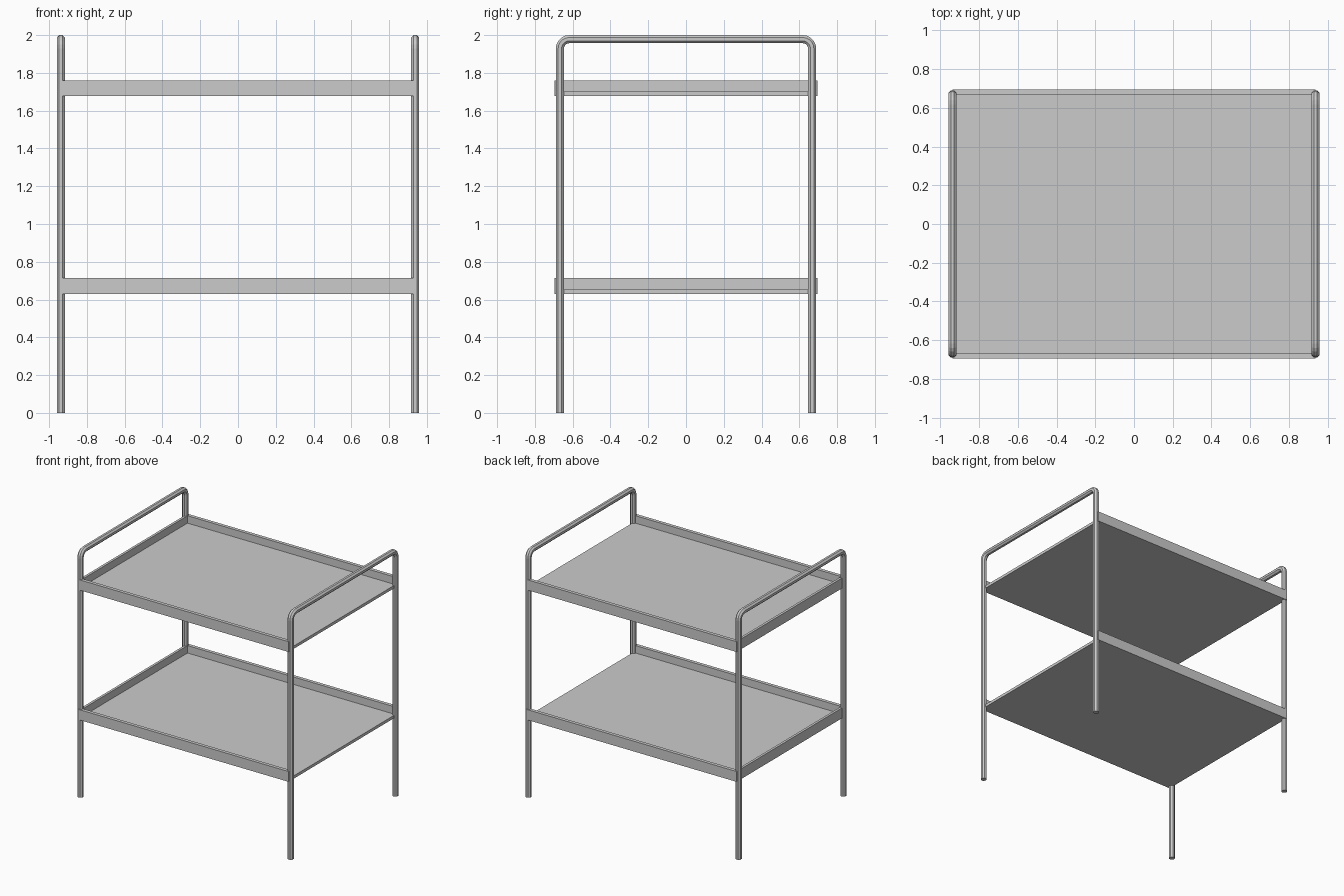
import bpy, bmesh
from math import sin, cos, pi

if "Cube" in bpy.data.objects:
    bpy.data.objects.remove(bpy.data.objects["Cube"])


def make_object(name, bm):
    bmesh.ops.recalc_face_normals(bm, faces=bm.faces)
    mesh = bpy.data.meshes.new(name)
    bm.to_mesh(mesh)
    bm.free()
    obj = bpy.data.objects.new(name, mesh)
    bpy.context.collection.objects.link(obj)


# Bent tube side frame: two legs and a handle bar, octagonal section
def side_frame(name, x, half_y=0.668, top=2.0, apothem=0.0215, bend=0.05, sides=8, steps=5):
    radius = apothem / cos(pi / sides)
    z_bend = top - apothem - bend
    y_bend = half_y - bend
    path = [(half_y, 0.0, 0.0)]                      # y, z, normal angle
    for centre, start in ((y_bend, 0.0), (-y_bend, pi / 2)):
        for i in range(steps + 1):
            t = start + i / steps * pi / 2
            path.append((centre + bend * cos(t), z_bend + bend * sin(t), t))
    path.append((-half_y, 0.0, pi))

    bm = bmesh.new()
    rings = []
    for y, z, t in path:
        ring = []
        for k in range(sides):
            a = (k + 0.5) * 2 * pi / sides
            out = radius * cos(a)
            ring.append(bm.verts.new((x + radius * sin(a), y + out * cos(t), z + out * sin(t))))
        rings.append(ring)
    for r0, r1 in zip(rings, rings[1:]):
        for k in range(sides):
            n = (k + 1) % sides
            bm.faces.new((r0[k], r0[n], r1[n], r1[k]))
    bm.faces.new(rings[0])
    bm.faces.new(rings[-1])
    make_object(name, bm)


# Tray with a raised rim on three sides, open at the +x end
def tray(name, z, hx=0.938, hy=0.695, height=0.083, floor=0.023, rim_x=0.02, rim_y=0.028):
    bm = bmesh.new()

    def corners(x0, y, zz):
        return [bm.verts.new(p) for p in
                ((hx, -y, zz), (x0, -y, zz), (x0, y, zz), (hx, y, zz))]

    bottom = corners(-hx, hy, z)
    outer = corners(-hx, hy, z + height)
    inner = corners(-hx + rim_x, hy - rim_y, z + height)
    base = corners(-hx + rim_x, hy - rim_y, z + floor)
    loops = (bottom, outer, inner, base)
    for lo, hi in zip(loops, loops[1:]):
        for i in range(3):
            bm.faces.new((lo[i], lo[i + 1], hi[i + 1], hi[i]))
    bm.faces.new(bottom)
    bm.faces.new(base)
    # U-shaped open end
    bm.faces.new([l[0] for l in loops] + [l[3] for l in reversed(loops)])
    make_object(name, bm)


side_frame("left_frame", -0.938)
side_frame("right_frame", 0.938)
tray("lower_tray", 0.63)
tray("upper_tray", 1.678)
